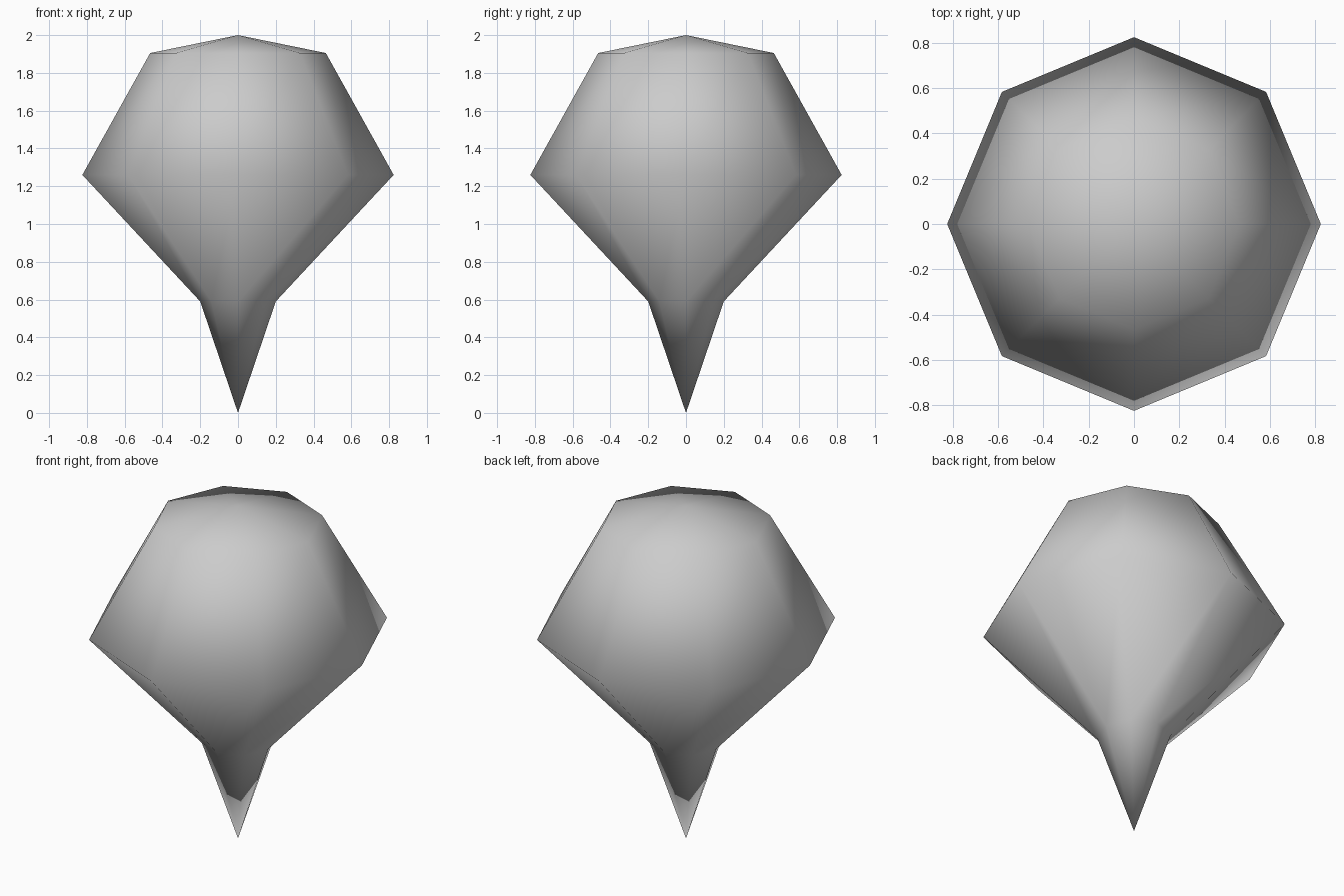
import bpy
import bmesh
from math import cos, sin, tau

default = bpy.data.objects.get("Cube")
if default:
    bpy.data.objects.remove(default, do_unlink=True)

SIDES = 8
RINGS = [(0.2, 0.59), (0.824, 1.26), (0.465, 1.905)]  # radius, height

# Plain grey material
grey = bpy.data.materials.new("light_grey")
grey.use_nodes = True
colour = (0.6, 0.6, 0.6, 1)
grey.diffuse_color = colour
grey.node_tree.nodes["Principled BSDF"].inputs["Base Color"].default_value = colour

# Faceted body: rings closed by a low point and a shallow crown
bm = bmesh.new()
tip = bm.verts.new((0, 0, 0))
crown = bm.verts.new((0, 0, 2))
rings = [[bm.verts.new((r * cos(tau * i / SIDES), r * sin(tau * i / SIDES), z))
          for i in range(SIDES)] for r, z in RINGS]
for i in range(SIDES):
    j = (i + 1) % SIDES
    bm.faces.new((tip, rings[0][j], rings[0][i]))
    for low, high in zip(rings, rings[1:]):
        bm.faces.new((low[i], low[j], high[j], high[i]))
    bm.faces.new((rings[-1][i], rings[-1][j], crown))
bmesh.ops.recalc_face_normals(bm, faces=bm.faces)
for face in bm.faces:
    face.smooth = True

mesh = bpy.data.meshes.new("gem_body")
bm.to_mesh(mesh)
bm.free()
mesh.materials.append(grey)
body = bpy.data.objects.new("gem_body", mesh)
bpy.context.collection.objects.link(body)
